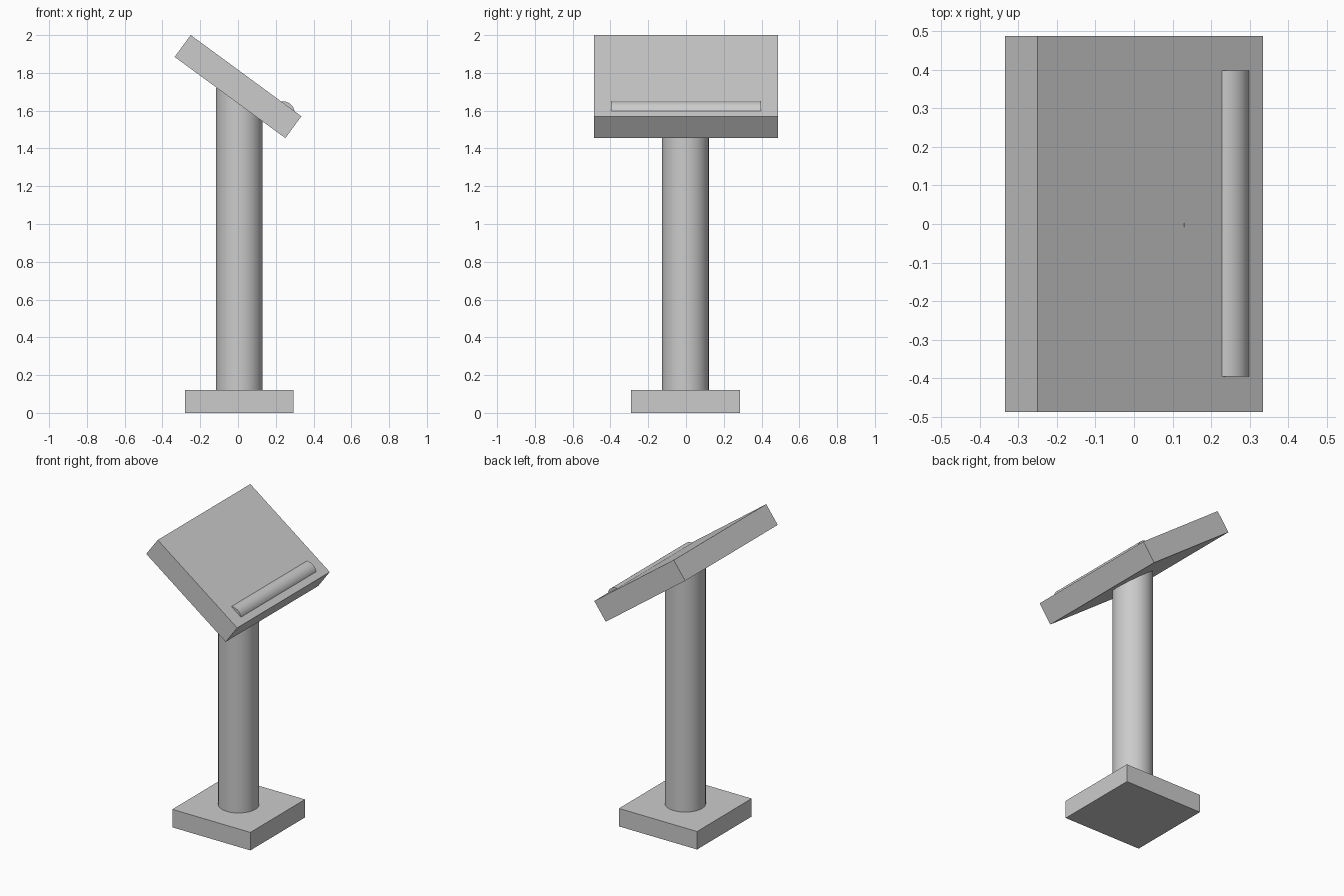
import bpy
from math import atan2, pi, hypot

if "Cube" in bpy.data.objects:
    bpy.data.objects.remove(bpy.data.objects["Cube"])


def box(name, loc, size, tilt=0):
    bpy.ops.mesh.primitive_cube_add(size=1, location=loc)
    ob = bpy.context.object
    ob.name = name
    ob.scale = size
    bpy.ops.object.transform_apply(location=False, rotation=False, scale=True)
    ob.rotation_euler.y = tilt
    return ob


def cylinder(name, loc, radius, length, rot=(0, 0, 0)):
    bpy.ops.mesh.primitive_cylinder_add(
        vertices=32, radius=radius, depth=length, location=loc, rotation=rot)
    ob = bpy.context.object
    ob.name = name
    bpy.ops.object.shade_smooth_by_angle()
    return ob


# Foot and post
cx, cy = 0.007, -0.003
base_h, post_top = 0.12, 1.721
box("base", (cx, cy, base_h / 2), (0.576, 0.576, base_h))
cylinder("post", (cx, cy, (base_h + post_top) / 2), 0.124, post_top - base_h)

# Sloping desk top, lower towards +x
run, drop = 0.586, 0.43
box("desk_top", (0, 0, 1.7275), (hypot(run, drop), 0.976, 0.1436), atan2(drop, run))

# Rounded book stop, sunk into the desk top
cylinder("book_stop", (0.237, 0.001, 1.587), 0.063, 0.794, (pi / 2, 0, 0))
